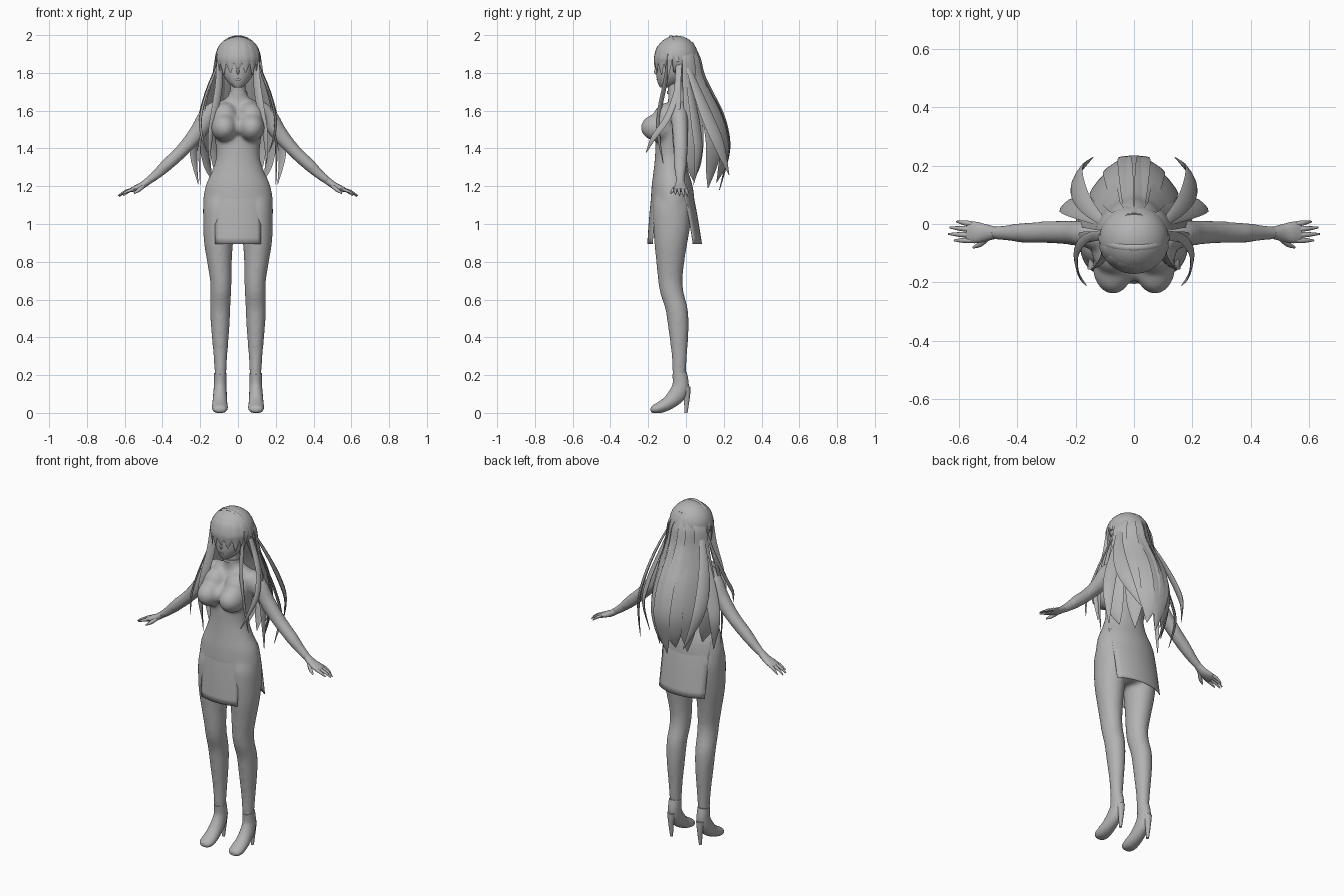
import bpy, bmesh, math
from mathutils import Vector, Matrix

grey = bpy.data.materials.new("plain_grey")
grey.diffuse_color = (0.45, 0.45, 0.45, 1)


def smooth_path(pts, sub):
    """Catmull-Rom interpolation of position and radii."""
    out = []
    for i in range(len(pts) - 1):
        a, b, c, d = (pts[max(0, min(len(pts) - 1, i + k))] for k in (-1, 0, 1, 2))
        for s in range(sub):
            t = s / sub
            out.append([0.5 * (2 * q + (r - p) * t + (2 * p - 5 * q + 4 * r - w) * t * t
                        + (3 * q - p - 3 * r + w) * t ** 3) for p, q, r, w in zip(a, b, c, d)])
    return out + [list(pts[-1])]


def tube(bm, pts, side=(1, 0, 0), n=16, sub=4, flat=False, sx=1):
    """Elliptical tube through (x, y, z, radius along side, other radius)."""
    path = smooth_path(pts, sub)
    pos = [Vector((p[0] * sx, p[1], p[2])) for p in path]
    side = Vector((side[0] * sx, side[1], side[2]))
    rings = []
    for i, p in enumerate(path):
        if flat:
            a, b = Vector((1, 0, 0)), Vector((0, 1, 0))
        else:
            t = (pos[min(i + 1, len(pos) - 1)] - pos[max(i - 1, 0)]).normalized()
            a = (side - t * side.dot(t)).normalized()
            b = t.cross(a)
        r1, r2 = max(p[3], 0.001), max(p[4], 0.001)
        rings.append([bm.verts.new(pos[i] + a * r1 * math.cos(k * math.tau / n)
                                   + b * r2 * math.sin(k * math.tau / n)) for k in range(n)])
    for q, r in zip(rings, rings[1:]):
        for k in range(n):
            bm.faces.new((q[k], q[(k + 1) % n], r[(k + 1) % n], r[k]))
    bm.faces.new(rings[0])
    bm.faces.new(rings[-1])


def ball(bm, centre, size):
    m = Matrix.Translation(centre) @ Matrix.Diagonal((*size, 1))
    bmesh.ops.create_uvsphere(bm, u_segments=32, v_segments=20, radius=1, matrix=m)


def finish(bm, name, angle=50):
    bmesh.ops.recalc_face_normals(bm, faces=bm.faces)
    me = bpy.data.meshes.new(name)
    bm.to_mesh(me)
    bm.free()
    me.materials.append(grey)
    ob = bpy.data.objects.new(name, me)
    bpy.context.collection.objects.link(ob)
    bpy.ops.object.select_all(action='DESELECT')
    ob.select_set(True)
    bpy.context.view_layer.objects.active = ob
    bpy.ops.object.shade_smooth_by_angle(angle=math.radians(angle))
    return ob


# body: torso, bust, legs and arms fused into one smooth skin
bm = bmesh.new()
tube(bm, [(0, -.06, 1.77, .04, .042), (0, -.052, 1.70, .044, .045), (0, -.045, 1.665, .066, .049),
          (0, -.04, 1.64, .115, .058), (0, -.045, 1.60, .147, .07), (0, -.06, 1.53, .138, .088),
          (0, -.07, 1.45, .123, .09), (0, -.08, 1.36, .115, .084), (0, -.08, 1.28, .138, .092),
          (0, -.073, 1.2, .173, .109), (0, -.07, 1.1, .186, .116), (0, -.07, 1.0, .176, .104),
          (0, -.07, .95, .12, .07)], n=32, flat=True)
ball(bm, (0, -.11, 1.515), (.08, .085, .055))
for s in (1, -1):
    ball(bm, (.072 * s, -.143, 1.51), (.07, .097, .074))
    ball(bm, (.07 * s, -.09, 1.56), (.075, .085, .085))
    tube(bm, [(.085, -.073, 1.18, .07, .08), (.096, -.073, 1.1, .086, .102), (.101, -.075, 1.0, .084, .1),
              (.103, -.08, .9, .077, .088),
              (.098, -.083, .8, .066, .075), (.091, -.083, .7, .057, .065), (.091, -.073, .63, .055, .063),
              (.094, -.05, .55, .054, .06), (.094, -.04, .45, .049, .055), (.093, -.035, .3, .037, .041),
              (.093, -.036, .2, .031, .036), (.094, -.035, .14, .029, .034)], n=24, flat=True, sx=s)
    tube(bm, [(.1, -.04, 1.625, .05, .04), (.16, -.035, 1.57, .047, .05), (.21, -.03, 1.49, .043, .046),
              (.29, -.028, 1.395, .039, .037), (.38, -.03, 1.31, .035, .034), (.44, -.03, 1.255, .028, .026),
              (.495, -.03, 1.213, .022, .02)], side=(0, 1, 0), n=20, sx=s)
body = finish(bm, "body")
rm = body.modifiers.new("fuse", 'REMESH')
rm.mode, rm.voxel_size, rm.use_smooth_shade = 'VOXEL', .009, True
sm = body.modifiers.new("soften", 'SMOOTH')
sm.factor, sm.iterations = .5, 18

# hands with four fingers and a thumb
for s, label in ((1, "left"), (-1, "right")):
    bm = bmesh.new()
    tube(bm, [(.475, -.03, 1.228, .021, .019), (.51, -.03, 1.203, .03, .018), (.545, -.029, 1.188, .037, .015),
              (.57, -.028, 1.178, .032, .01)], side=(0, 1, 0), sx=s)
    for y0, y1, x1, z1 in ((.0, .008, .607, 1.15), (-.019, -.012, .63, 1.146),
                           (-.038, -.034, .635, 1.15), (-.056, -.056, .615, 1.157)):
        tube(bm, [(.553, y0, 1.184, .009, .009), ((.553 + x1) / 2, (y0 + y1) / 2, 1.173, .0085, .008),
                  (x1, y1, z1, .003, .003)], side=(0, 1, 0), n=8, sx=s)
    tube(bm, [(.5, -.045, 1.203, .012, .011), (.525, -.068, 1.18, .01, .01), (.55, -.08, 1.163, .004, .004)],
         side=(0, 1, 0), n=8, sx=s)
    finish(bm, label + "_hand")

    # high-heeled shoe, flattened where the sole meets the floor
    bm = bmesh.new()
    tube(bm, [(.094, -.034, .21, .032, .038), (.094, -.028, .15, .033, .043), (.095, -.045, .1, .036, .046),
              (.096, -.09, .055, .039, .037), (.096, -.135, .03, .042, .03), (.096, -.165, .02, .038, .024),
              (.096, -.182, .015, .026, .014), (.096, -.187, .014, .008, .005)], n=20, sx=s)
    tube(bm, [(.095, -.005, .14, .025, .03), (.095, .004, .085, .016, .017), (.095, 0, 0, .008, .008)],
         n=12, flat=True, sx=s)
    for v in bm.verts:
        v.co.z = max(v.co.z, 0)
    finish(bm, label + "_shoe")

# head, with nose and lips
bm = bmesh.new()
tube(bm, [(0, -.05, 1.985, .02, .02), (0, -.05, 1.95, .08, .085), (0, -.055, 1.88, .097, .101),
          (0, -.06, 1.82, .088, .098), (0, -.074, 1.78, .074, .082), (0, -.092, 1.745, .048, .056),
          (0, -.112, 1.722, .018, .025)], n=32, flat=True)
tube(bm, [(0, -.15, 1.84, .005, .006), (0, -.16, 1.806, .007, .009), (0, -.15, 1.795, .005, .005)], n=12)
ball(bm, (0, -.146, 1.765), (.018, .01, .007))
finish(bm, "head")

# neck band
bm = bmesh.new()
tube(bm, [(0, -.053, 1.705, .047, .048), (0, -.051, 1.688, .051, .05)], n=28, sub=1, flat=True)
finish(bm, "choker")

# skirt: front and back panels that grow out of the hips and hang free below
for name, half, top, low, sgn, power in (("skirt_front", .12, -.158, -.203, 1, .45),
                                         ("skirt_back", .15, .012, .083, -1, .7)):
    bm = bmesh.new()
    nx, nz = 12, 10
    grid = []
    for j in range(nz + 1):
        v = j / nz
        row = []
        for i in range(nx + 1):
            x = half * (2 * i / nx - 1)
            curve = .116 * (1 - math.sqrt(1 - (x / .188) ** 2))
            row.append(bm.verts.new((x, top + (low - top) * v ** power + sgn * curve, 1.23 - .335 * v)))
        grid.append(row)
    for p, q in zip(grid, grid[1:]):
        for i in range(nx):
            bm.faces.new((p[i], p[i + 1], q[i + 1], q[i]))
    so = finish(bm, name).modifiers.new("thickness", 'SOLIDIFY')
    so.thickness, so.offset = .003, 0

# hair cap, opened for the face
bm = bmesh.new()
ball(bm, (0, -.05, 1.883), (.119, .115, .114))
bmesh.ops.delete(bm, context='FACES', geom=[f for f in bm.faces if f.calc_center_median().z < 1.80
                 or (f.calc_center_median().y < -.07 and f.calc_center_median().z < 1.88)])
so = finish(bm, "hair_cap").modifiers.new("thickness", 'SOLIDIFY')
so.thickness = .006

# fringe: broad locks lying on the cap and ending over the brow
bm = bmesh.new()
for i in range(-3, 4):
    u = i / 3
    ang = u * 1.15
    sn, cs = math.sin(ang), math.cos(ang)
    tube(bm, [(.06 * sn, -.05 - .06 * cs, 1.975, .012, .003), (.1 * sn, -.05 - .098 * cs, 1.938, .022, .004),
              (.117 * sn, -.05 - .114 * cs, 1.885, .028, .005), (.114 * sn, -.05 - .114 * cs, 1.85, .022, .005),
              (.108 * sn, -.05 - .11 * cs, 1.815 - .04 * abs(u), .002, .002)],
         side=(cs, sn, 0), n=8)
finish(bm, "fringe")

# headband
bm = bmesh.new()
arc = [k * math.pi / 12 for k in range(13)]
tube(bm, [(.12 * math.cos(a), -.045 - .035 * math.sin(a), 1.86 + .135 * math.sin(a), .01, .004) for a in arc],
     side=(0, 1, 0), n=8, sub=2)
finish(bm, "headband")

# long back hair: a fan of broad overlapping locks
bm = bmesh.new()
levels = ((1.96, .045, .03), (1.88, .1, .064), (1.79, .115, .086), (1.7, .132, .13), (1.6, .154, .182),
          (1.5, .17, .216), (1.4, .175, .228), (1.3, .16, .208))
widths = (.02, .036, .042, .048, .054, .056, .052, .038)
tips = (1.18, 1.22, 1.19, 1.23)
for i in range(-3, 4):
    u = i / 3
    bend = 1 - .8 * u * u
    pts = [(x * u, y * bend, z, w, .006) for (z, x, y), w in zip(levels, widths)]
    pts.append((.135 * u, .172 * bend + .005, tips[abs(i)], .002, .002))
    tube(bm, pts, side=(1, -1.8 * u, 0), n=8)
finish(bm, "back_hair")

# loose strands framing both sides: width direction, then path with width
strands = {
    "rear_curl": ((-.6, 1, 0), (.1, 0, 1.86, .012), (.16, .06, 1.7, .028), (.192, .12, 1.55, .038),
                  (.19, .175, 1.42, .032), (.14, .228, 1.26, .002)),
    "wing_lock": ((1, -1, 0), (.1, 0, 1.83, .012), (.16, .03, 1.66, .026), (.212, .055, 1.5, .034),
                  (.235, .065, 1.37, .028), (.21, .04, 1.21, .002)),
    "front_curl": ((.3, 1, 0), (.1, -.03, 1.86, .01), (.165, -.05, 1.7, .016), (.198, -.1, 1.56, .018),
                   (.19, -.17, 1.46, .014), (.163, -.21, 1.38, .002)),
    "side_lock": ((.3, 1, 0), (.11, -.04, 1.84, .014), (.165, -.045, 1.68, .02), (.195, -.055, 1.52, .02),
                  (.203, -.05, 1.37, .015), (.2, -.04, 1.21, .002)),
    "chest_lock": ((1, -.6, 0), (.1, -.09, 1.9, .014), (.1, -.11, 1.75, .022), (.122, -.14, 1.6, .022),
                   (.145, -.145, 1.47, .016), (.152, -.12, 1.32, .002)),
}
for name, (side, *pts) in strands.items():
    bm = bmesh.new()
    for s in (1, -1):
        tube(bm, [(*p, .2 * p[3] + .001) for p in pts], side=side, n=8, sx=s)
    finish(bm, name)
